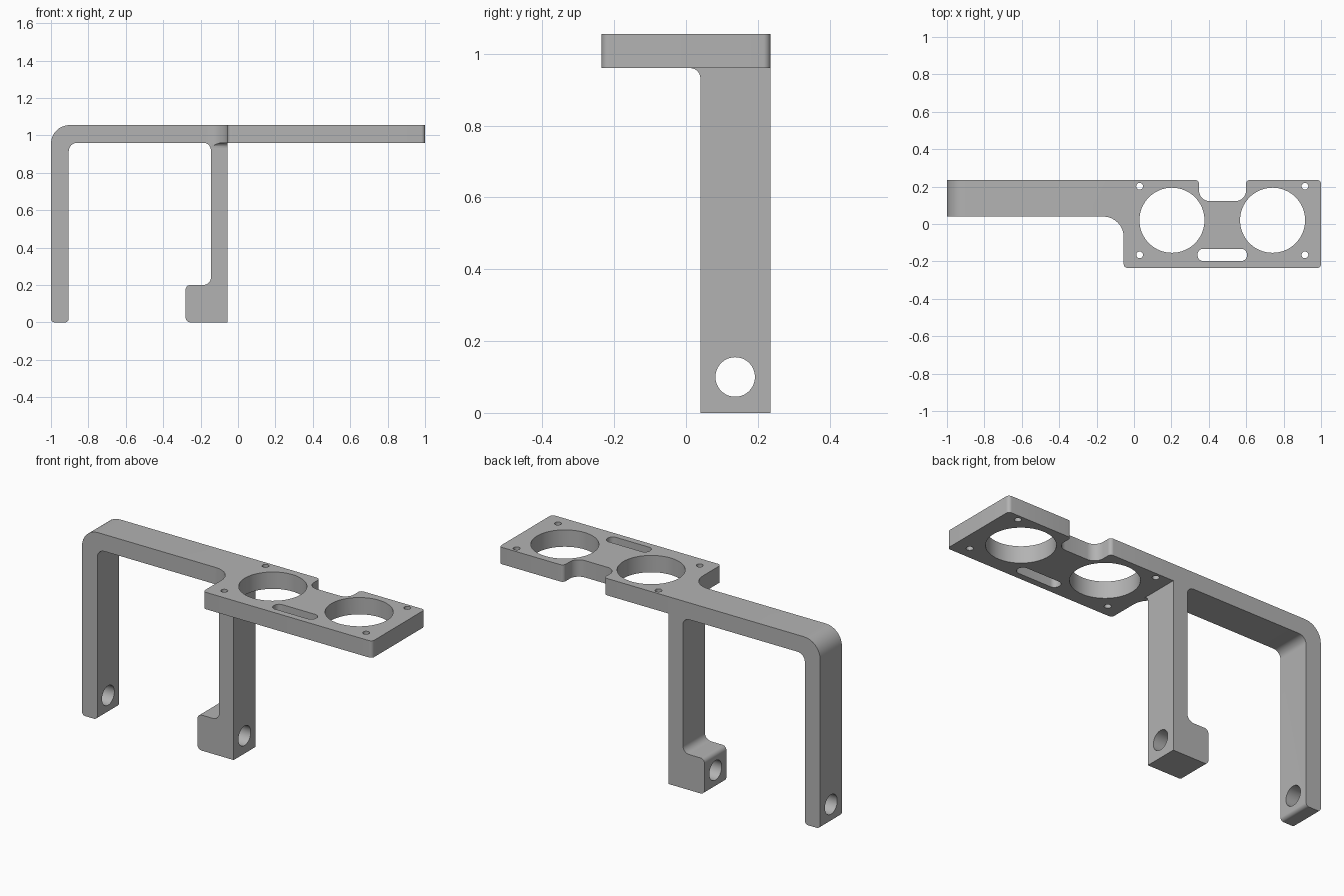
import bpy, bmesh, math
from mathutils import Vector

cube = bpy.data.objects.get("Cube")
if cube:
    bpy.data.objects.remove(cube)

grey = bpy.data.materials.new("plain grey")
grey.use_nodes = True
grey.diffuse_color = (0.45, 0.45, 0.45, 1)
grey.node_tree.nodes["Principled BSDF"].inputs["Base Color"].default_value = grey.diffuse_color


def rounded(corners, steps=8):
    """Outline from (u, v, radius) corners with each corner filleted."""
    out = []
    for i, (u, v, r) in enumerate(corners):
        p = Vector((u, v))
        if r == 0:
            out.append(p)
            continue
        a = (Vector(corners[i - 1][:2]) - p).normalized()
        b = (Vector(corners[(i + 1) % len(corners)][:2]) - p).normalized()
        half = a.angle(b) / 2
        t = r / math.tan(half)
        centre = p + (a + b).normalized() * (r / math.sin(half))
        start, end = p + a * t - centre, p + b * t - centre
        sweep = start.angle_signed(end)
        for k in range(steps + 1):
            ang = math.atan2(start.y, start.x) - sweep * k / steps
            out.append(centre + Vector((math.cos(ang), math.sin(ang))) * r)
    return out


def circle(u, v, r, n=64):
    return [Vector((u + r * math.cos(math.tau * k / n), v + r * math.sin(math.tau * k / n)))
            for k in range(n)]


PLACE = {"x": lambda u, v, w: (w, u, v),
         "y": lambda u, v, w: (u, w, v),
         "z": lambda u, v, w: (u, v, w)}


def prism(name, outlines, axis, low, high):
    """Extrude outlines along an axis into one object."""
    bm = bmesh.new()
    for pts in outlines:
        rings = [[bm.verts.new(PLACE[axis](p.x, p.y, w)) for p in pts] for w in (low, high)]
        bm.faces.new(rings[0])
        bm.faces.new(rings[1])
        for i in range(len(pts)):
            bm.faces.new((rings[0][i - 1], rings[0][i], rings[1][i], rings[1][i - 1]))
    bmesh.ops.recalc_face_normals(bm, faces=bm.faces)
    mesh = bpy.data.meshes.new(name)
    bm.to_mesh(mesh)
    bm.free()
    mesh.materials.append(grey)
    obj = bpy.data.objects.new(name, mesh)
    bpy.context.collection.objects.link(obj)
    return obj


def combine(target, tool, operation):
    mod = target.modifiers.new(operation.lower(), 'BOOLEAN')
    mod.operation, mod.object, mod.solver = operation, tool, 'EXACT'
    bpy.context.view_layer.objects.active = target
    bpy.ops.object.modifier_apply(modifier=mod.name)
    bpy.data.objects.remove(tool)


TOP, UNDER = 1.055, 0.96
BACK, ARM_FRONT, FRONT = 0.235, 0.04, -0.235
LEG_IN, LEG_OUT = -0.145, -0.055

# Arm with its long outer leg and hooked inner leg
bracket = prism("bracket", [rounded([
    (-1, 0, 0.02), (-1, TOP, 0.1), (LEG_OUT, TOP, 0), (LEG_OUT, 0, 0),
    (-0.28, 0, 0.025), (-0.28, 0.2, 0.025), (LEG_IN, 0.2, 0.04),
    (LEG_IN, UNDER, 0.04), (-0.905, UNDER, 0.045), (-0.905, 0, 0.02)])],
    "y", ARM_FRONT, BACK)

# Plate with back notch and a curved blend into the arm
plate = prism("plate", [rounded([
    (-0.17, 0.1, 0), (-0.17, ARM_FRONT, 0), (LEG_OUT, ARM_FRONT, 0.11),
    (LEG_OUT, FRONT, 0.02), (1, FRONT, 0.02), (1, BACK, 0.02),
    (0.599, BACK, 0.02), (0.599, 0.123, 0.055), (0.348, 0.123, 0.055),
    (0.348, BACK, 0.02), (-0.1, BACK, 0), (-0.1, 0.1, 0)])],
    "z", UNDER, TOP)

# Small fillet between the inner leg and the plate underside
fillet = prism("leg_fillet", [rounded([
    (0.06, 0.93, 0), (ARM_FRONT, 0.93, 0), (ARM_FRONT, UNDER, 0.028),
    (0.01, UNDER, 0), (0.01, 0.98, 0), (0.06, 0.98, 0)])],
    "x", LEG_IN, LEG_OUT)
combine(fillet, prism("fillet_cutter", [circle(-0.165, -0.07, 0.112)], "z", 0.9, 1.1), 'DIFFERENCE')

combine(bracket, plate, 'UNION')
combine(bracket, fillet, 'UNION')

# Large openings, screw holes and slot through the plate
holes = [circle(x, 0.02, 0.174) for x in (0.203, 0.741)]
holes += [circle(x, y, 0.018, 24) for x in (0.03, 0.914) for y in (0.202, -0.165)]
holes.append(rounded([(0.34, -0.198, 0.03), (0.604, -0.198, 0.03),
                      (0.604, -0.133, 0.03), (0.34, -0.133, 0.03)]))
combine(bracket, prism("plate_cutter", holes, "z", 0.9, 1.1), 'DIFFERENCE')

# Cross hole through both leg ends
combine(bracket, prism("leg_cutter", [circle(0.137, 0.1, 0.055)], "x", -1.1, 0.1), 'DIFFERENCE')

bpy.ops.object.select_all(action='DESELECT')
bracket.select_set(True)
bpy.context.view_layer.objects.active = bracket
bpy.ops.object.shade_smooth_by_angle(angle=math.radians(30))
